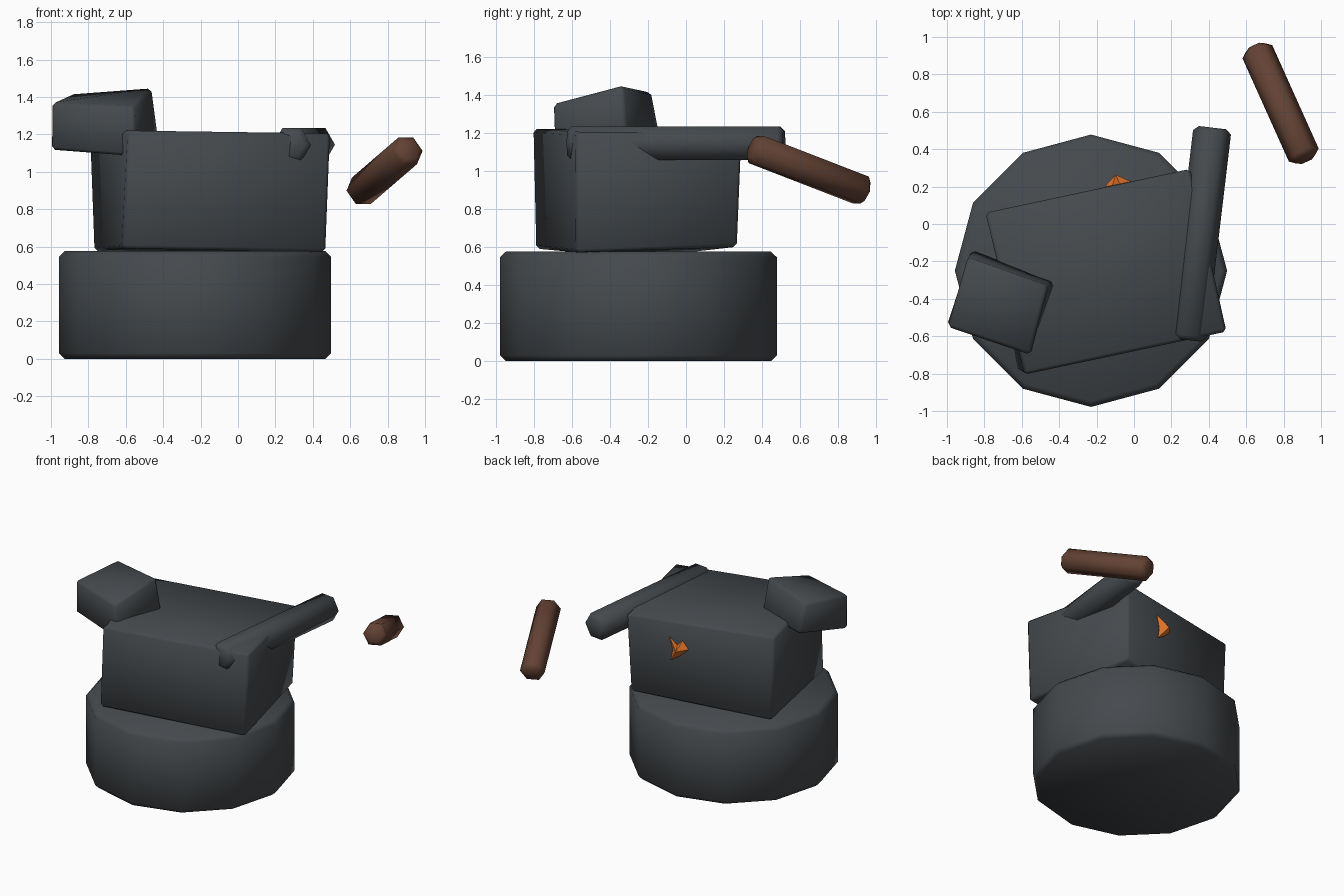
import bpy, bmesh, math
from mathutils import Vector, Matrix

if "Cube" in bpy.data.objects:
    bpy.data.objects.remove(bpy.data.objects["Cube"])


def material(name, rgb):
    m = bpy.data.materials.new(name)
    m.diffuse_color = (*rgb, 1)
    m.use_nodes = True
    m.node_tree.nodes["Principled BSDF"].inputs["Base Color"].default_value = m.diffuse_color
    return m


IRON = material("dark iron", (0.06, 0.068, 0.075))
WOOD = material("brown wood", (0.125, 0.055, 0.034))
EMBER = material("glowing orange", (0.75, 0.17, 0.02))


def finish(bm, name, mat, bevel=0.0, smooth=50):
    """Bevel the sharp edges, then turn the bmesh into a shaded object."""
    bmesh.ops.recalc_face_normals(bm, faces=bm.faces)
    if bevel:
        sharp = [e for e in bm.edges if e.calc_face_angle(0) > math.radians(70)]
        bmesh.ops.bevel(bm, geom=sharp, offset=bevel, segments=1, affect='EDGES')
    me = bpy.data.meshes.new(name)
    bm.to_mesh(me)
    bm.free()
    me.materials.append(mat)
    ob = bpy.data.objects.new(name, me)
    bpy.context.collection.objects.link(ob)
    bpy.ops.object.select_all(action='DESELECT')
    ob.select_set(True)
    bpy.context.view_layer.objects.active = ob
    bpy.ops.object.shade_smooth_by_angle(angle=math.radians(smooth))
    return ob


def block(name, bottom, top, mat, bevel):
    """Uneven box from four bottom and four top corners."""
    bm = bmesh.new()
    b = [bm.verts.new(p) for p in bottom]
    t = [bm.verts.new(p) for p in top]
    bm.faces.new(b[::-1])
    bm.faces.new(t)
    for i in range(4):
        j = (i + 1) % 4
        bm.faces.new((b[i], b[j], t[j], t[i]))
    return finish(bm, name, mat, bevel)


def rod(name, start, end, radius, sides, mat, bevel):
    """Prism between two points with one ridge facing up."""
    start, end = Vector(start), Vector(end)
    axis = (end - start).normalized()
    ref = Vector((0, 0, 1)) if abs(axis.z) < 0.9 else Vector((0, 1, 0))
    side = ref.cross(axis).normalized()
    up = axis.cross(side)
    rot = Matrix((up, axis.cross(up), axis)).transposed().to_4x4()
    bm = bmesh.new()
    bmesh.ops.create_cone(bm, cap_ends=True, segments=sides, radius1=radius,
                          radius2=radius, depth=(end - start).length,
                          matrix=Matrix.Translation((start + end) / 2) @ rot)
    return finish(bm, name, mat, bevel)


# Round base drum
rod("base_drum", (-0.23, -0.25, 0), (-0.23, -0.25, 0.575), 0.728, 12, IRON, 0.03)

# Main body, slightly wider at the top
block("body",
      [(-0.62, -0.79, 0.59), (0.47, -0.58, 0.57), (0.28, 0.27, 0.60), (-0.77, 0.06, 0.575)],
      [(-0.585, -0.805, 1.22), (0.495, -0.575, 1.205), (0.30, 0.295, 1.20), (-0.795, 0.06, 1.22)],
      IRON, 0.018)

# Small tilted block on the front left corner
block("corner_block",
      [(-1.0, -0.54, 1.115), (-0.55, -0.69, 1.08), (-0.42, -0.31, 1.16), (-0.865, -0.135, 1.19)],
      [(-0.995, -0.55, 1.37), (-0.555, -0.70, 1.35), (-0.46, -0.33, 1.45), (-0.89, -0.18, 1.415)],
      IRON, 0.018)

# Iron bar lying across the right edge, and the loose wooden handle
rod("iron_bar", (0.285, -0.62, 1.145), (0.42, 0.515, 1.145), 0.102, 6, IRON, 0.025)
rod("wooden_handle", (0.917, 0.348, 1.12), (0.65, 0.942, 0.89), 0.087, 6, WOOD, 0.025)

# Jagged ember on the back face
bm = bmesh.new()
out = Vector((-0.206, 0.978, 0))
right = Vector((-0.978, -0.206, 0))
center = Vector((-0.085, 0.205, 1.0))
outline = [(-0.07, 0.085), (-0.01, 0.03), (0.03, 0.07), (0.075, 0.01),
           (0.01, -0.05), (-0.06, -0.095), (-0.045, -0.01)]
ring = [bm.verts.new(center + right * u + Vector((0, 0, v)) + out * 0.008) for u, v in outline]
tip = bm.verts.new(center + out * 0.06)
root = bm.verts.new(center - out * 0.03)
for i in range(len(ring)):
    j = (i + 1) % len(ring)
    bm.faces.new((ring[i], ring[j], tip))
    bm.faces.new((ring[j], ring[i], root))
finish(bm, "ember", EMBER, smooth=20)
